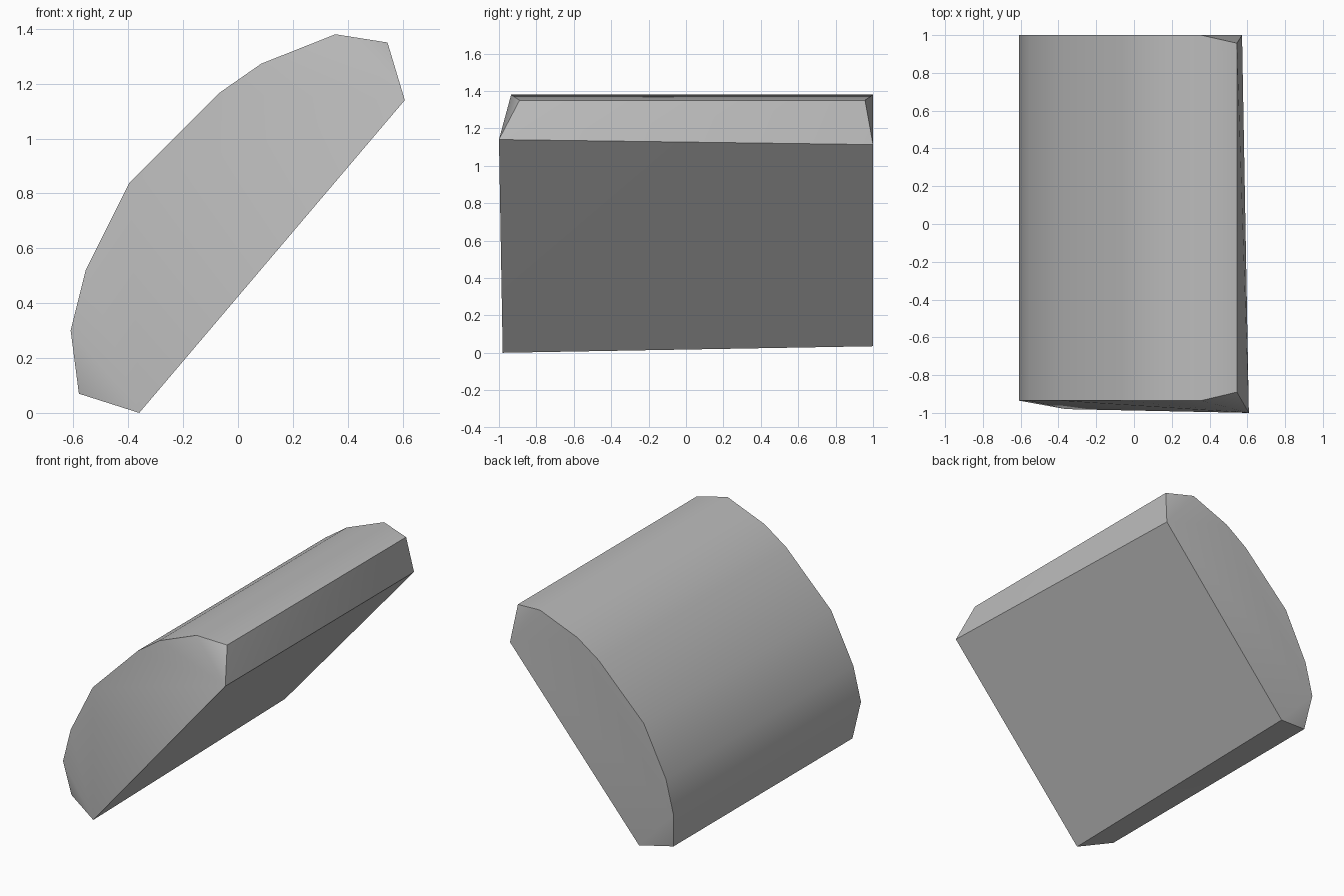
import bpy
import bmesh

cube = bpy.data.objects.get("Cube")
if cube:
    bpy.data.objects.remove(cube, do_unlink=True)

# One flat grey
grey = bpy.data.materials.new("plain grey")
grey.use_nodes = True
colour = (0.5, 0.5, 0.5, 1)
grey.diffuse_color = colour
grey.node_tree.nodes["Principled BSDF"].inputs["Base Color"].default_value = colour

# Arched back and its two rim corners (x, z), running the full depth
arch = [(0.355, 1.38), (0.085, 1.273), (-0.07, 1.165), (-0.395, 0.84),
        (-0.555, 0.52), (-0.61, 0.30)]
rim_corners = [(0.545, 1.35), (-0.58, 0.07)]

points = [(x, y, z) for x, z in arch for y in (-0.935, 1)]
points += [(x, y, z) for x, z in rim_corners for y in (-0.89, 0.957)]

# Four corners of the slanted flat face
points += [(0.608, -1, 1.14), (-0.36, -0.98, 0),
           (0.572, 1, 1.113), (-0.36, 1, 0.035)]

# Wrap the points in a convex shell
bm = bmesh.new()
for p in points:
    bm.verts.new(p)
bmesh.ops.convex_hull(bm, input=bm.verts[:])
bmesh.ops.dissolve_limit(bm, angle_limit=0.01, verts=bm.verts[:], edges=bm.edges[:])
bmesh.ops.recalc_face_normals(bm, faces=bm.faces[:])
mesh = bpy.data.meshes.new("arched_block")
bm.to_mesh(mesh)
bm.free()
mesh.materials.append(grey)

block = bpy.data.objects.new("arched_block", mesh)
bpy.context.collection.objects.link(block)

# Smooth the arch, keep the rims sharp
bpy.ops.object.select_all(action="DESELECT")
block.select_set(True)
bpy.context.view_layer.objects.active = block
bpy.ops.object.shade_smooth_by_angle(angle=0.6)
